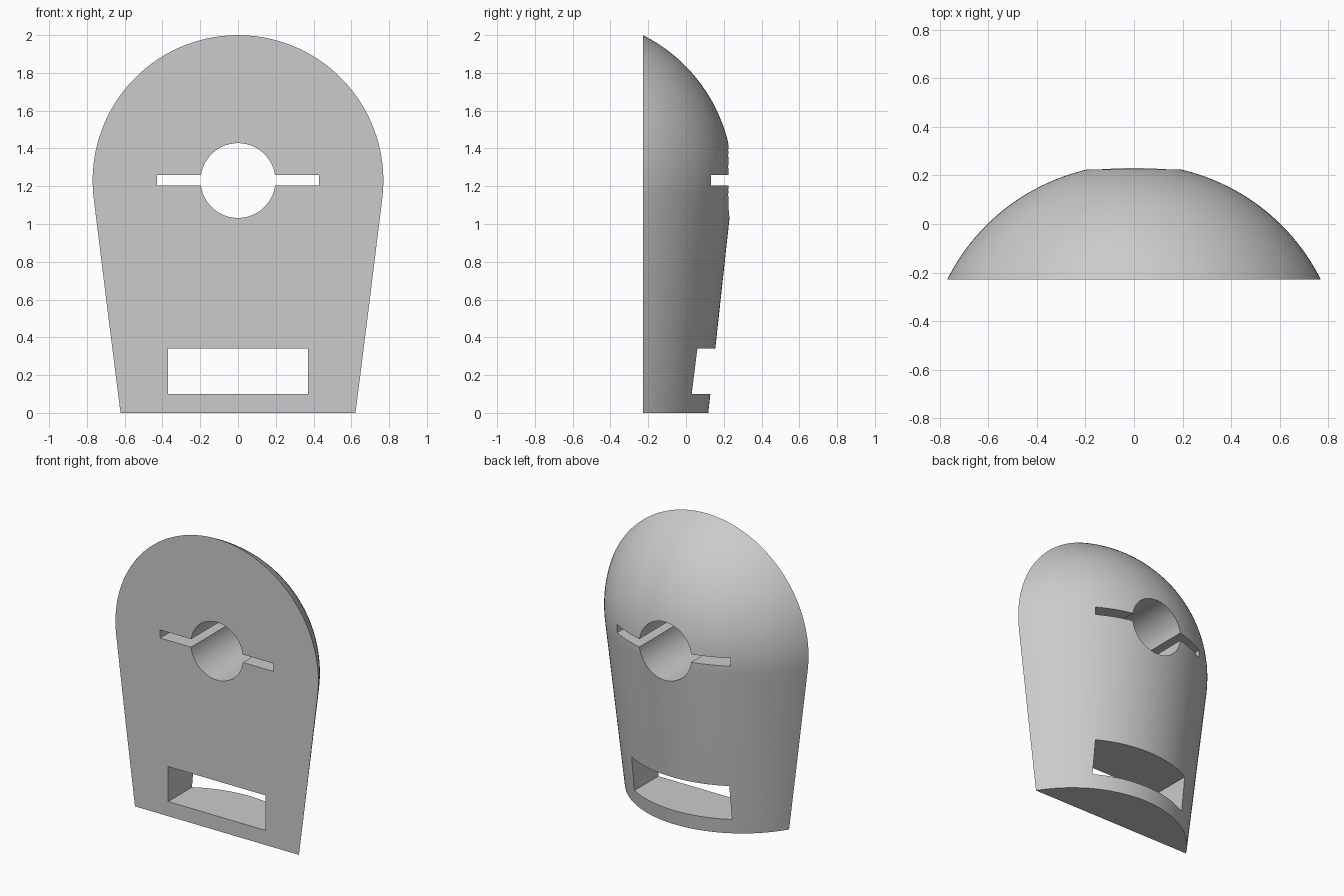
import bpy
import bmesh
from math import cos, sin, tan, pi, radians, atan
from mathutils import Matrix, Vector

cube = bpy.data.objects.get("Cube")
if cube:
    bpy.data.objects.remove(cube, do_unlink=True)

FRONT_Y = -0.228      # flat front plane
AXIS_Y = -0.614       # axis of the revolved shell, ahead of the plane
DOME_R = 0.861
DOME_Z = 1.23
BASE_R = 0.732
SLOPE = 0.107         # taper of the lower body
SEGMENTS = 160

grey = bpy.data.materials.new("light grey")
grey.use_nodes = True
grey.diffuse_color = (0.6, 0.6, 0.6, 1)
grey.node_tree.nodes["Principled BSDF"].inputs["Base Color"].default_value = (0.6, 0.6, 0.6, 1)


def make_object(name, bm):
    bmesh.ops.recalc_face_normals(bm, faces=bm.faces)
    mesh = bpy.data.meshes.new(name)
    bm.to_mesh(mesh)
    bm.free()
    mesh.materials.append(grey)
    obj = bpy.data.objects.new(name, mesh)
    bpy.context.collection.objects.link(obj)
    return obj


def box_cutter(name, half_width, z_low, z_high):
    bm = bmesh.new()
    size = Matrix.Diagonal((2 * half_width, 2, z_high - z_low, 1))
    bmesh.ops.create_cube(bm, size=1, matrix=Matrix.Translation((0, 0, (z_low + z_high) / 2)) @ size)
    return make_object(name, bm)


def round_cutter(name, radius, z):
    bm = bmesh.new()
    place = Matrix.Translation((0, 0, z)) @ Matrix.Rotation(radians(90), 4, 'X')
    bmesh.ops.create_cone(bm, cap_ends=True, segments=96, radius1=radius,
                          radius2=radius, depth=2, matrix=place)
    return make_object(name, bm)


# Tapered body with a tangent spherical dome, revolved and sliced flat
start = -atan(SLOPE)
steps = 48
profile = [(0, 0), (BASE_R, 0)]
for i in range(steps + 1):
    a = start + (pi / 2 - start) * i / steps
    profile.append((DOME_R * cos(a), DOME_Z + DOME_R * sin(a)))

bm = bmesh.new()
verts = [bm.verts.new((r, AXIS_Y, z)) for r, z in profile]
edges = [bm.edges.new(pair) for pair in zip(verts, verts[1:])]
bmesh.ops.spin(bm, geom=verts + edges, cent=(0, AXIS_Y, 0), axis=(0, 0, 1),
               angle=2 * pi, steps=SEGMENTS)
bmesh.ops.remove_doubles(bm, verts=bm.verts, dist=0.0001)
cut = bmesh.ops.bisect_plane(bm, geom=bm.verts[:] + bm.edges[:] + bm.faces[:], dist=0.00001,
                             plane_co=(0, FRONT_Y, 0), plane_no=(0, 1, 0), clear_inner=True)
rim = [e for e in cut["geom_cut"] if isinstance(e, bmesh.types.BMEdge)]
bmesh.ops.contextual_create(bm, geom=rim)
shell = make_object("domed_shell", bm)

# Round hole with side slits, and the lower rectangular opening
cutters = [round_cutter("round_hole_cutter", 0.198, 1.23),
           box_cutter("slit_cutter", 0.43, 1.205, 1.26),
           box_cutter("lower_opening_cutter", 0.37, 0.1, 0.34)]
bpy.ops.object.select_all(action='DESELECT')
bpy.context.view_layer.objects.active = shell
shell.select_set(True)
for cutter in cutters:
    cutter.hide_render = True
    mod = shell.modifiers.new(cutter.name, 'BOOLEAN')
    mod.operation = 'DIFFERENCE'
    mod.solver = 'EXACT'
    mod.object = cutter
    bpy.ops.object.modifier_apply(modifier=mod.name)
    bpy.data.objects.remove(cutter, do_unlink=True)

bpy.ops.object.shade_smooth_by_angle(angle=radians(25))
